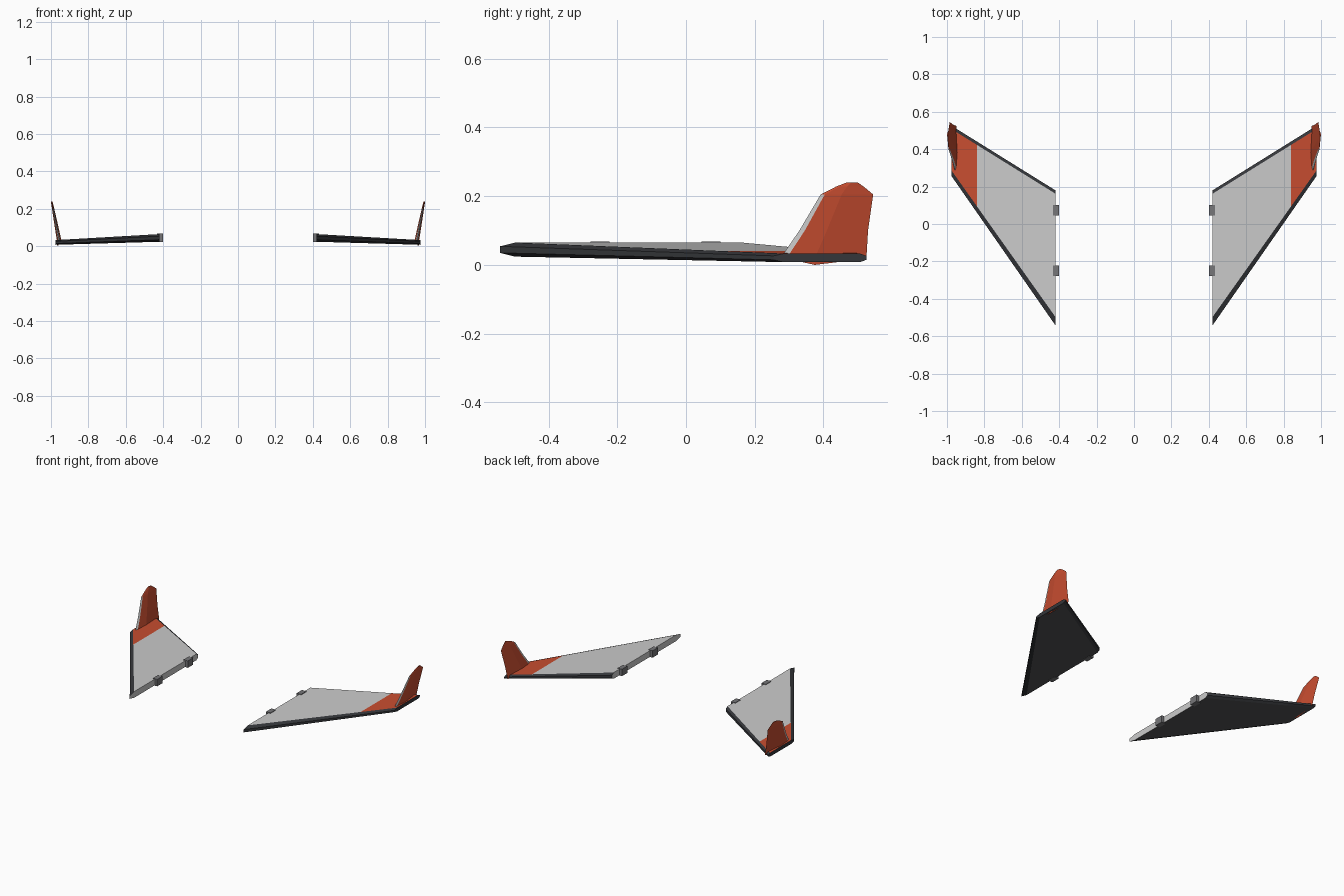
import bpy, bmesh

if "Cube" in bpy.data.objects:
    bpy.data.objects.remove(bpy.data.objects["Cube"])


def material(name, r, g, b):
    m = bpy.data.materials.new(name)
    m.diffuse_color = (r, g, b, 1)
    m.use_nodes = True
    m.node_tree.nodes["Principled BSDF"].inputs["Base Color"].default_value = m.diffuse_color
    return m


LIGHT = material("light_grey", 0.62, 0.63, 0.64)
ORANGE = material("orange_red", 0.58, 0.075, 0.03)
DARK = material("dark_edge", 0.035, 0.037, 0.042)
UNDER = material("underside_grey", 0.085, 0.085, 0.09)
STEEL = material("hinge_grey", 0.18, 0.18, 0.19)


def lerp(a, b, t):
    return a + (b - a) * t


def finish(name, bm, mats):
    """Turn the right-hand half into an object mirrored across x = 0."""
    bmesh.ops.recalc_face_normals(bm, faces=bm.faces)
    mesh = bpy.data.meshes.new(name)
    bm.to_mesh(mesh)
    bm.free()
    for m in mats:
        mesh.materials.append(m)
    ob = bpy.data.objects.new(name, mesh)
    bpy.context.collection.objects.link(ob)
    ob.modifiers.new("Mirror", 'MIRROR').use_mirror_merge = False
    return ob


def loft(name, sections, mats, pick, cap_start, cap_end):
    """Skin a row of closed sections; pick(row, side) gives the material slot."""
    bm = bmesh.new()
    rings = [[bm.verts.new(p) for p in s] for s in sections]
    n = len(rings[0])
    for r in range(len(rings) - 1):
        for i in range(n):
            j = (i + 1) % n
            f = bm.faces.new((rings[r][i], rings[r][j], rings[r + 1][j], rings[r + 1][i]))
            f.material_index = pick(r, i)
    for ring, slot in ((rings[0], cap_start), (rings[-1], cap_end)):
        bm.faces.new(ring).material_index = slot
    return finish(name, bm, mats)


# Wing: bevelled eight-sided section from root to tip
def wing_section(x):
    t = (x - 0.42) / (0.975 - 0.42)
    front, back = lerp(-0.542, 0.255, t), lerp(0.18, 0.525, t)
    low, high = lerp(0.024, 0.008, t), lerp(0.065, 0.033, t)
    z1, z2 = lerp(low, high, 0.27), lerp(low, high, 0.73)
    fi, bi = lerp(0.045, 0.03, t), 0.018
    return [(x, front, z1), (x, front, z2), (x, front + fi, high), (x, back - bi, high),
            (x, back, z2), (x, back, z1), (x, back - bi, low), (x, front + fi, low)]


def wing_slot(row, side):
    if side == 2:
        return row              # top: light panel, then orange tip
    return 3 if side == 6 else 2


loft("wing", [wing_section(x) for x in (0.42, 0.84, 0.975)],
     [LIGHT, ORANGE, DARK, UNDER], wing_slot, 0, 2)


# Tip fin: thin leaning blade with a pale leading edge
def fin_section(z, y0, y1, half, strip):
    x = 0.956 + 0.19 * (z - 0.03)
    ym = lerp(y0, y1, 0.4)
    ys = y0 + strip
    return [(x, y0, z), (x + half * 0.5, ys, z), (x + half, ym, z), (x - 0.004, y1, z),
            (x - half, ym, z), (x - half * 0.5, ys, z)]


fin_rows = [(0.018, 0.275, 0.525, 0.012, 0.018), (0.033, 0.284, 0.526, 0.012, 0.018),
            (0.10, 0.33, 0.530, 0.010, 0.016), (0.205, 0.392, 0.545, 0.006, 0.012),
            (0.228, 0.437, 0.517, 0.005, 0.010), (0.24, 0.468, 0.50, 0.004, 0.005)]
fin_sections = [fin_section(*r) for r in fin_rows]
# small keel point where the blade root passes through the wing
x, y, _ = fin_sections[0][2]
fin_sections[0][2] = (x, y, 0.0)
loft("tip_fin", fin_sections, [ORANGE, LIGHT],
     lambda row, side: 1 if side in (0, 5) and row < 3 else 0, 0, 0)

# Hinge blocks along the root
bm = bmesh.new()
for yc in (-0.25, 0.073):
    made = bmesh.ops.create_cube(bm, size=1)["verts"]
    bmesh.ops.scale(bm, vec=(0.032, 0.056, 0.046), verts=made)
    bmesh.ops.translate(bm, vec=(0.418, yc, 0.045), verts=made)
finish("root_hinges", bm, [STEEL])
